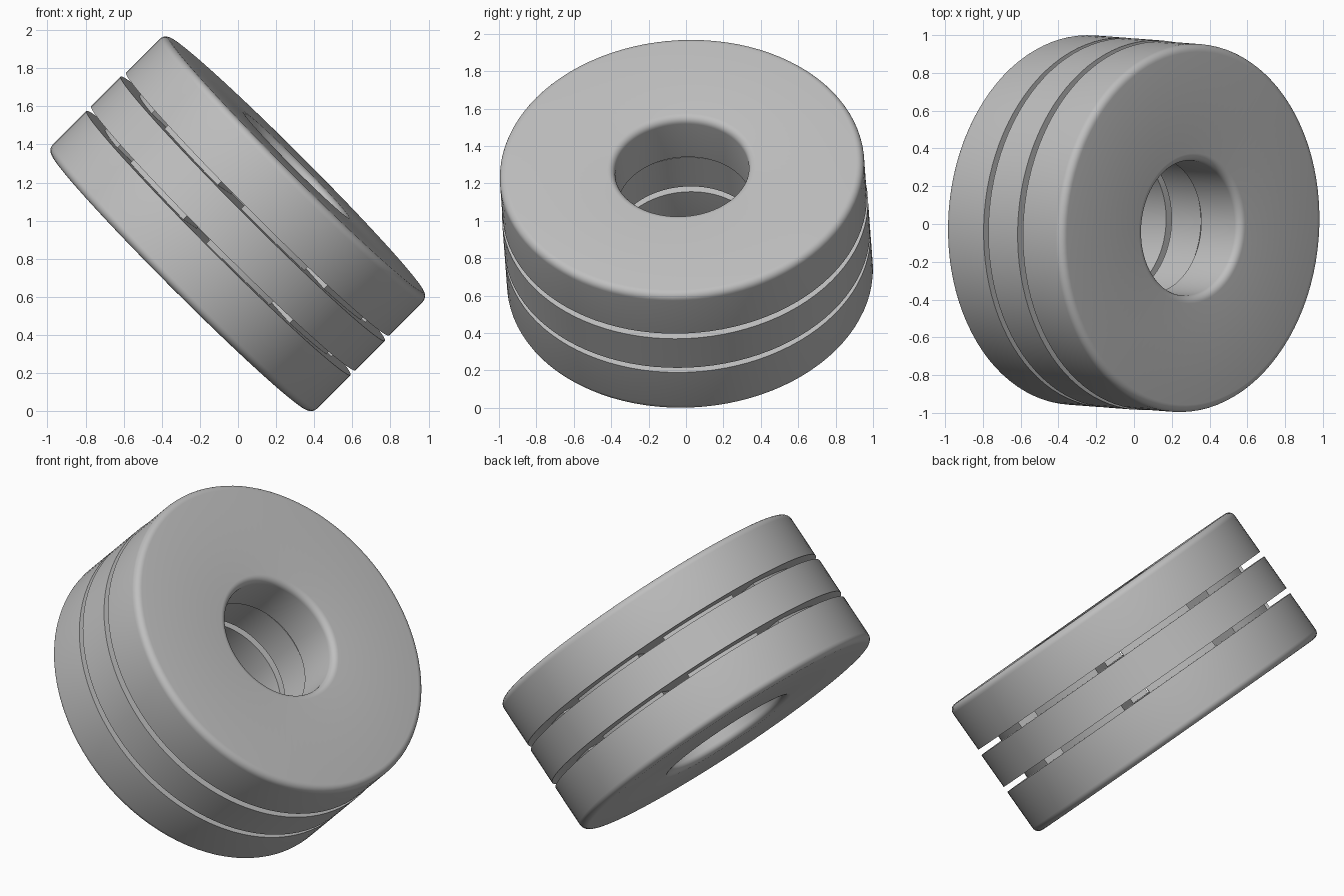
import bpy, bmesh, math
from mathutils import Matrix, Vector

if "Cube" in bpy.data.objects:
    bpy.data.objects.remove(bpy.data.objects["Cube"], do_unlink=True)

steel = bpy.data.materials.new("satin_grey")
steel.use_nodes = True
steel.diffuse_color = (0.52, 0.52, 0.52, 1)
steel.node_tree.nodes["Principled BSDF"].inputs["Base Color"].default_value = steel.diffuse_color

# Shared tilted axis of the stack
axis = Vector((0.706, -0.053, 0.706)).normalized()
PLACE = Matrix.Translation((0, 0, 0.985)) @ axis.to_track_quat('Z', 'Y').to_matrix().to_4x4()
SEGMENTS = 96


def revolve(name, profile, start=0.0, sweep=math.tau, steps=SEGMENTS):
    """Turn a closed (radius, height) profile about the axis; cap partial sweeps."""
    full = sweep >= math.tau - 1e-6
    bm = bmesh.new()
    loops = []
    for i in range(steps if full else steps + 1):
        a = start + sweep * i / steps
        loops.append([bm.verts.new((r * math.cos(a), r * math.sin(a), h)) for r, h in profile])
    n = len(profile)
    for i in range(steps):
        p, q = loops[i], loops[(i + 1) % len(loops)]
        for j in range(n):
            k = (j + 1) % n
            bm.faces.new((p[j], q[j], q[k], p[k]))
    if not full:
        bm.faces.new(loops[0])
        bm.faces.new(loops[-1])
    bmesh.ops.recalc_face_normals(bm, faces=bm.faces)
    mesh = bpy.data.meshes.new(name)
    bm.to_mesh(mesh)
    bm.free()
    mesh.materials.append(steel)
    obj = bpy.data.objects.new(name, mesh)
    bpy.context.collection.objects.link(obj)
    obj.matrix_world = PLACE
    bpy.ops.object.select_all(action='DESELECT')
    obj.select_set(True)
    bpy.context.view_layer.objects.active = obj
    bpy.ops.object.shade_smooth_by_angle(angle=math.radians(30))
    return obj


def arc(r, h, radius, first, last, steps=6):
    """Rounded profile corner between two angles in degrees."""
    angles = [math.radians(first + (last - first) * i / steps) for i in range(steps + 1)]
    return [(r + radius * math.cos(a), h + radius * math.sin(a)) for a in angles]


def washer(name, hole, outer, side):
    """Outer ring: sharp toward the middle, rounded on its outward face."""
    profile = [(hole, INNER), (outer, INNER)]
    profile += arc(outer - ROUND, OUTER - ROUND, ROUND, 0, 90)
    profile += arc(hole + ROUND, OUTER - ROUND, ROUND, 90, 180)
    return revolve(name, [(r, h * side) for r, h in profile])


MIDDLE, INNER, OUTER, ROUND = 0.11, 0.145, 0.435, 0.04

# Three stacked rings
washer("upper_washer", 0.358, 0.976, 1)
washer("lower_washer", 0.385, 0.98, -1)
revolve("middle_ring", [(0.39, -MIDDLE), (0.98, -MIDDLE), (0.98, MIDDLE), (0.39, MIDDLE)])

# Curved spacer pads hidden in the two gaps
PADS = 8
for label, side in (("upper", 1), ("lower", -1)):
    for i in range(PADS):
        revolve(f"{label}_spacer_pad_{i + 1}",
                [(0.52, side * MIDDLE), (0.84, side * MIDDLE), (0.84, side * INNER), (0.52, side * INNER)],
                start=math.tau * i / PADS, sweep=math.radians(33), steps=8)
